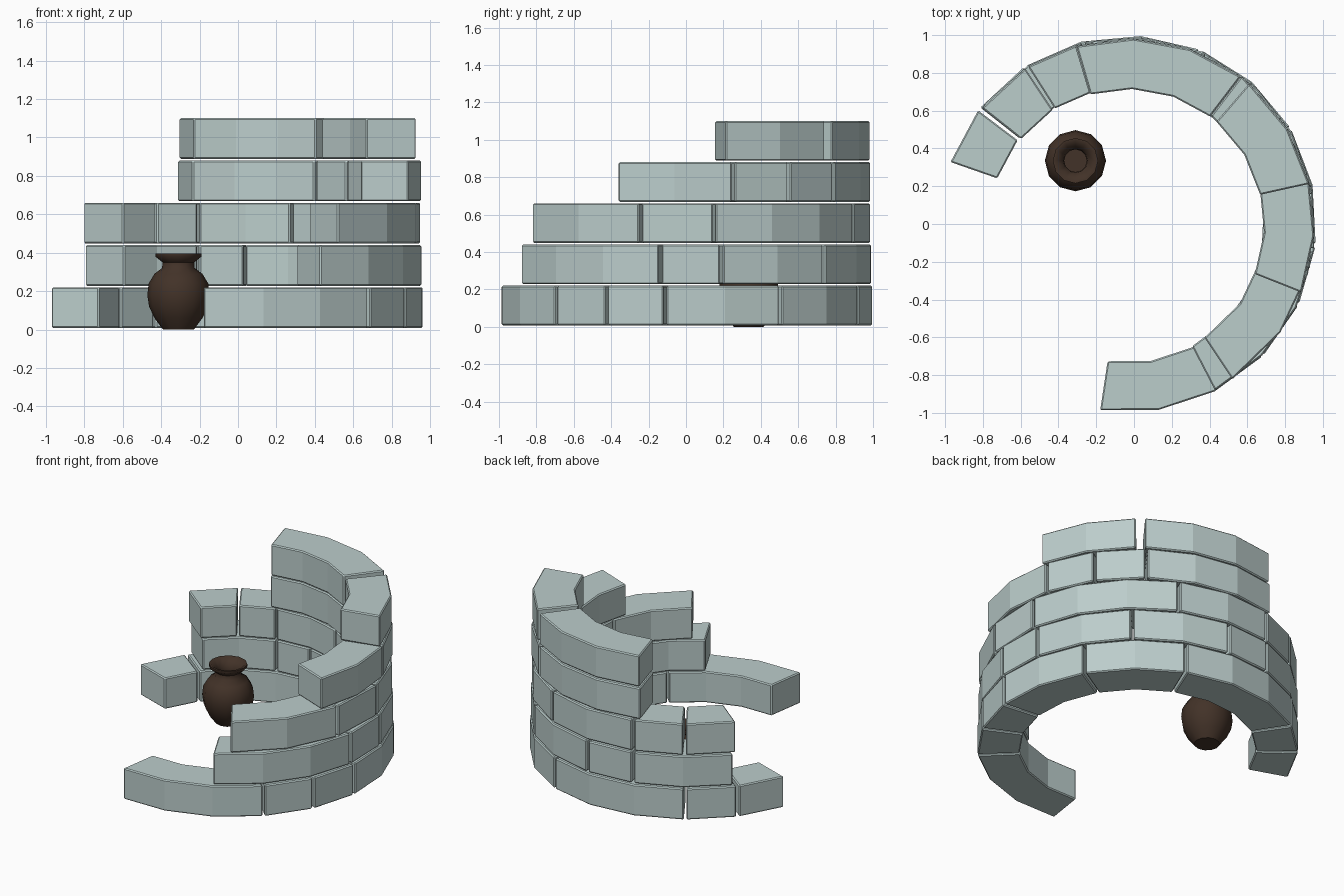
import bpy, bmesh
from math import radians, cos, sin
from mathutils import Matrix

cube = bpy.data.objects.get("Cube")
if cube:
    bpy.data.objects.remove(cube, do_unlink=True)


def material(name, colour):
    m = bpy.data.materials.new(name)
    m.use_nodes = True
    m.diffuse_color = colour
    bsdf = m.node_tree.nodes["Principled BSDF"]
    bsdf.inputs["Base Color"].default_value = colour
    bsdf.inputs["Roughness"].default_value = 0.8
    return m


STONE = material("pale grey stone", (0.5, 0.61, 0.6, 1))
CLAY = material("dark brown clay", (0.055, 0.032, 0.021, 1))


def make_object(name, bm, mat):
    bmesh.ops.recalc_face_normals(bm, faces=bm.faces)
    mesh = bpy.data.meshes.new(name)
    bm.to_mesh(mesh)
    bm.free()
    mesh.materials.append(mat)
    obj = bpy.data.objects.new(name, mesh)
    bpy.context.collection.objects.link(obj)
    return obj


def stone_block(name, start, end, segments, inner, outer, bottom, height):
    """Curved block: an arc outline with flat segments, extruded upward."""
    bm = bmesh.new()
    angles = [radians(start + (end - start) * i / segments) for i in range(segments + 1)]
    rows = []
    for a in angles:
        rows.append([bm.verts.new((CENTRE_X + r * cos(a), r * sin(a), z))
                     for r, z in ((inner, bottom), (outer, bottom),
                                  (outer, bottom + height), (inner, bottom + height))])
    for p, q in zip(rows, rows[1:]):
        for i in range(4):
            j = (i + 1) % 4
            bm.faces.new((p[i], p[j], q[j], q[i]))
    bm.faces.new(rows[0])
    bm.faces.new(rows[-1])
    obj = make_object(name, bm, STONE)
    # Worn edges; the shallow joints between segments stay crisp
    bevel = obj.modifiers.new("worn edges", 'BEVEL')
    bevel.width = 0.007
    bevel.segments = 1
    bevel.limit_method = 'ANGLE'
    bevel.angle_limit = radians(40)


# Ruined round wall: each course lists blocks as (start, end, segments)
CENTRE_X = -0.03
COURSES = [
    [(-98.6, -44.8, 3), (-43.9, -25.8, 1), (-24.9, -7, 1), (-6, 30, 2),
     (31, 67, 2), (68, 122.8, 3), (123.8, 141.8, 1), (142.9, 160.8, 1)],
    [(-62.5, -8.5, 3), (-7.5, 10.5, 1), (11.5, 47.5, 2), (48.5, 84.5, 2),
     (85.5, 103.5, 1), (104.5, 140.5, 2)],
    [(-56.2, -14.8, 2), (-13.8, 8.3, 1), (9.3, 64.5, 3), (65.5, 103.5, 2),
     (104.5, 122.5, 1), (123.5, 141.6, 1)],
    [(-21.6, 14.4, 2), (15.4, 33.6, 1), (34.6, 52.6, 1), (53.6, 106.7, 3)],
    [(12.5, 49.3, 2), (52.7, 106.3, 3)],
]
for level, blocks in enumerate(COURSES):
    for n, (start, end, segments) in enumerate(blocks):
        stone_block(f"wall_course_{level + 1}_block_{n + 1}", start, end, segments,
                    0.735 - 0.005 * level, 0.997 - 0.004 * level,
                    0.008 + 0.22 * level, 0.212)

# Vase: a lathed profile with a flared rim and a hollow neck
PROFILE = [(0, 0), (0.08, 0), (0.125, 0.06), (0.153, 0.12), (0.162, 0.18),
           (0.155, 0.24), (0.125, 0.29), (0.085, 0.32), (0.083, 0.35),
           (0.12, 0.38), (0.12, 0.397), (0.105, 0.397), (0.065, 0.355),
           (0.06, 0.32), (0.06, 0.25), (0, 0.25)]
bm = bmesh.new()
points = [bm.verts.new((r, 0, z)) for r, z in PROFILE]
edges = [bm.edges.new(pair) for pair in zip(points, points[1:])]
bmesh.ops.spin(bm, geom=points + edges, cent=(0, 0, 0), axis=(0, 0, 1),
               angle=radians(360), steps=12, use_merge=True)
bmesh.ops.remove_doubles(bm, verts=bm.verts, dist=0.0005)
vase = make_object("vase", bm, CLAY)
vase.data.transform(Matrix.Translation((-0.31, 0.335, 0)))
bpy.ops.object.select_all(action='DESELECT')
vase.select_set(True)
bpy.context.view_layer.objects.active = vase
bpy.ops.object.shade_smooth_by_angle(angle=radians(50))
